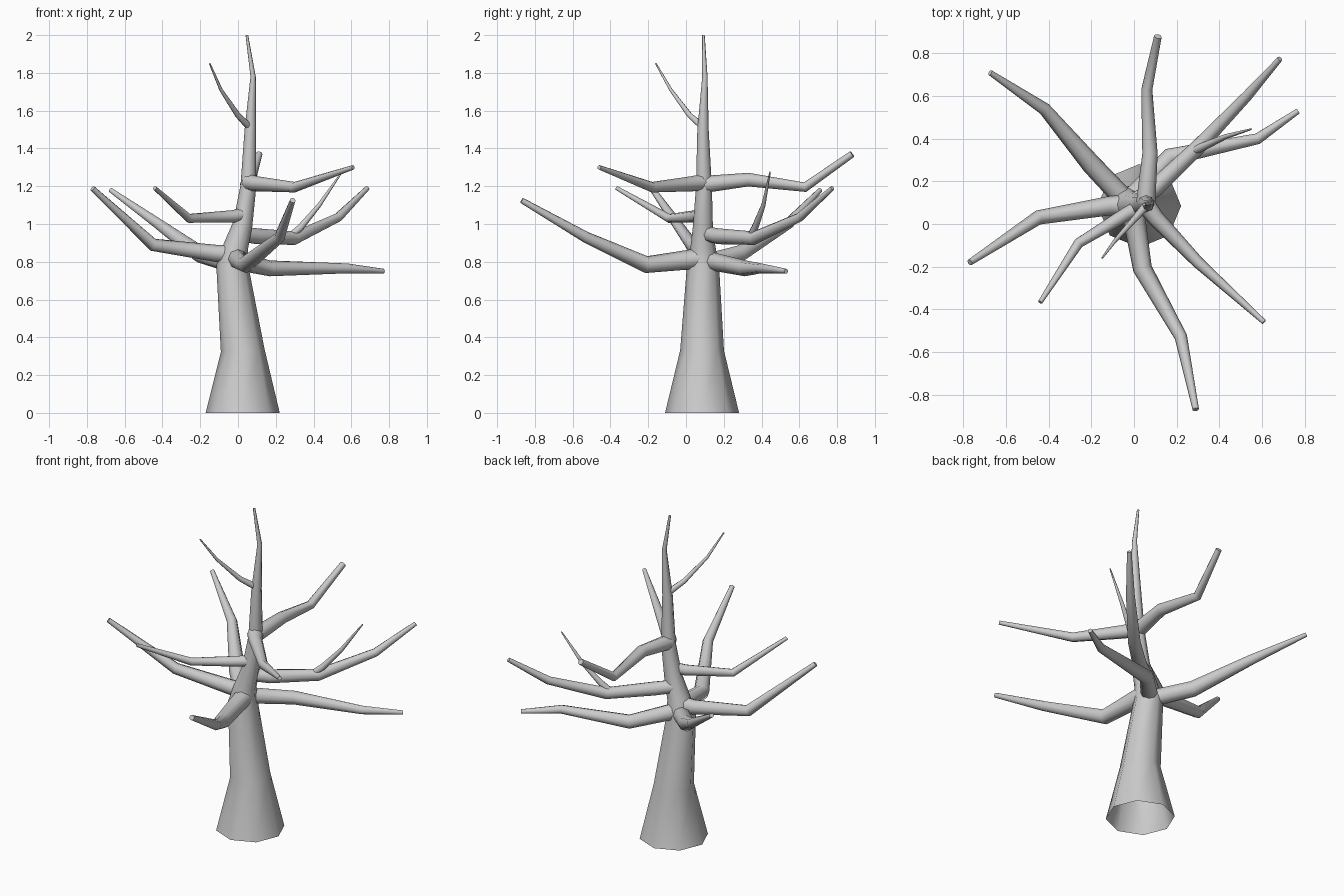
import bpy, bmesh, math
from mathutils import Vector


def limb(name, pts, sides=8, open_base=True):
    """Tapered tube through (x, y, z, radius) points with a capped tip."""
    bm = bmesh.new()
    pos = [Vector(p[:3]) for p in pts]
    n = len(pos)
    tans = []
    for i in range(n):
        t = Vector((0, 0, 0))
        if i > 0:
            t += (pos[i] - pos[i - 1]).normalized()
        if i < n - 1:
            t += (pos[i + 1] - pos[i]).normalized()
        tans.append(t.normalized())
    ref = Vector((1, 0, 0)) if abs(tans[0].z) > 0.9 else Vector((0, 0, 1))
    rings = []
    for p, t, q in zip(pos, tans, pts):
        u = (ref - t * ref.dot(t)).normalized()
        v = t.cross(u)
        ref = u
        ring = []
        for k in range(sides):
            a = 2 * math.pi * k / sides
            ring.append(bm.verts.new(p + (u * math.cos(a) + v * math.sin(a)) * q[3]))
        rings.append(ring)
    for a, b in zip(rings, rings[1:]):
        for k in range(sides):
            j = (k + 1) % sides
            bm.faces.new((a[k], a[j], b[j], b[k]))
    bm.faces.new(rings[-1])
    for f in bm.faces:
        f.smooth = len(f.verts) == 4
    for e in bm.edges:
        if any(len(f.verts) > 4 for f in e.link_faces):
            e.smooth = False
    me = bpy.data.meshes.new(name)
    bm.to_mesh(me)
    bm.free()
    ob = bpy.data.objects.new(name, me)
    bpy.context.collection.objects.link(ob)
    return ob


# Trunk, open underneath
limb("trunk", [(.025, .085, 0, .196), (.025, .085, .33, .116), (-.03, .09, .78, .085),
               (-.012, .09, .88, .066), (.025, .09, 1.0, .052), (.055, .095, 1.2, .042),
               (.065, .09, 1.5, .03), (.08, .1, 1.78, .014), (.047, .092, 2.0, .007)])

# Main branches
branches = {
    "back_left": [(-.03, .1, .79, .05), (-.2, .28, .84, .047), (-.42, .54, 1.0, .03), (-.675, .71, 1.18, .013)],
    "left": [(-.02, .09, .84, .05), (-.12, .085, .845, .045), (-.45, .03, .89, .034), (-.77, -.18, 1.188, .015)],
    "front_left": [(.03, .08, 1.05, .035), (-.03, .05, 1.04, .033), (-.26, -.09, 1.03, .024), (-.44, -.367, 1.19, .011)],
    "front": [(-.01, .09, .82, .055), (.04, -.21, .785, .045), (.22, -.53, .93, .03), (.29, -.87, 1.125, .015)],
    "front_right": [(.055, .09, 1.22, .045), (.1, .03, 1.213, .04), (.3, -.18, 1.195, .028), (.61, -.46, 1.3, .012)],
    "back": [(.055, .1, 1.21, .045), (.075, .33, 1.235, .036), (.06, .63, 1.195, .026), (.112, .88, 1.37, .018)],
    "back_right": [(.0, .1, .95, .04), (.1, .17, .935, .042), (.3, .36, .925, .036), (.53, .6, 1.035, .025), (.685, .775, 1.19, .013)],
    "right": [(-.03, .1, .81, .05), (.17, .315, .765, .042), (.58, .4, .765, .026), (.77, .53, .75, .013)],
}
for name, pts in branches.items():
    limb("branch_" + name, pts)

# Small twigs
limb("twig_right", [(.25, .33, .91, .02), (.33, .365, .98, .019), (.43, .41, 1.1, .012), (.55, .445, 1.275, .004)])
limb("twig_top", [(.06, .09, 1.515, .02), (.0, .02, 1.575, .015), (-.09, -.08, 1.71, .009), (-.15, -.16, 1.85, .004)])
